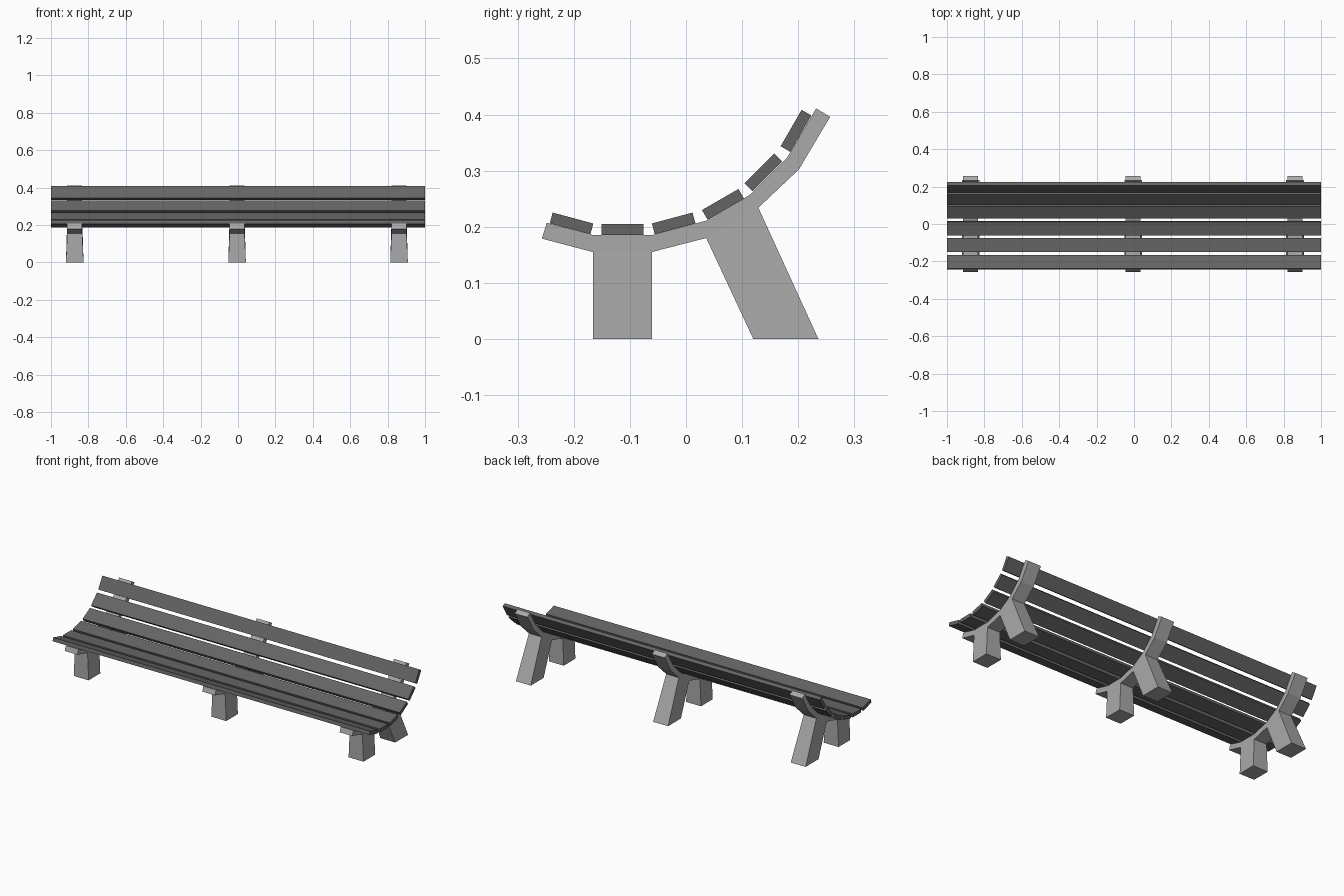
import bpy, bmesh, math
from mathutils import Matrix

cube = bpy.data.objects.get("Cube")
if cube:
    bpy.data.objects.remove(cube)


def material(name, value):
    m = bpy.data.materials.new(name)
    m.use_nodes = True
    colour = (value, value, value, 1)
    m.diffuse_color = colour
    m.node_tree.nodes["Principled BSDF"].inputs["Base Color"].default_value = colour
    return m


concrete = material("pale grey concrete", 0.40)
timber = material("dark grey timber", 0.13)


def finish(bm, name, *mats):
    bmesh.ops.recalc_face_normals(bm, faces=bm.faces)
    mesh = bpy.data.meshes.new(name)
    bm.to_mesh(mesh)
    bm.free()
    for m in mats:
        mesh.materials.append(m)
    obj = bpy.data.objects.new(name, mesh)
    bpy.context.collection.objects.link(obj)


# Side outline of a support: curved cradle with a front and a back leg (y, z)
OUTLINE = [(-.248, .207), (-.164, .185), (-.061, .185), (.036, .211),
           (.114, .257), (.180, .323), (.232, .411), (.257, .396),
           (.201, .302), (.129, .234), (.236, 0), (.120, 0),
           (.036, .180), (-.061, .155), (-.061, 0), (-.166, 0),
           (-.166, .155), (-.257, .179)]


def support(name, x):
    bm = bmesh.new()
    # Legs flare slightly towards the ground
    half = [.047 if z == 0 else .040 for y, z in OUTLINE]
    sides = [[bm.verts.new((x + s * h, y, z)) for h, (y, z) in zip(half, OUTLINE)]
             for s in (-1, 1)]
    n = len(OUTLINE)
    for i in range(n):
        j = (i + 1) % n
        bm.faces.new((sides[0][i], sides[0][j], sides[1][j], sides[1][i]))
    # Each side is split into two flat legs and the cradle
    for v in sides:
        bm.faces.new(v[13:17])
        bm.faces.new(v[9:13])
        bm.faces.new(v[:10] + v[12:14] + v[16:])
    finish(bm, name, concrete)


for label, x in (("right", -.873), ("middle", -.005), ("left", .861)):
    support(label + "_support", x)

# Planks follow the cradle: centre y, centre z, tilt in degrees
PLANKS = [("seat_front", -.204, .206, -15), ("seat_middle", -.113, .195, 0),
          ("seat_rear", -.022, .206, 15), ("back_lower", .066, .240, 30),
          ("back_middle", .138, .297, 45), ("back_upper", .196, .371, 60)]
for label, y, z, tilt in PLANKS:
    bm = bmesh.new()
    bmesh.ops.create_cube(bm, size=1, matrix=Matrix.Translation((0, y, z))
                          @ Matrix.Rotation(math.radians(tilt), 4, "X")
                          @ Matrix.Diagonal((2, .075, .020, 1)))
    finish(bm, label + "_plank", timber)
